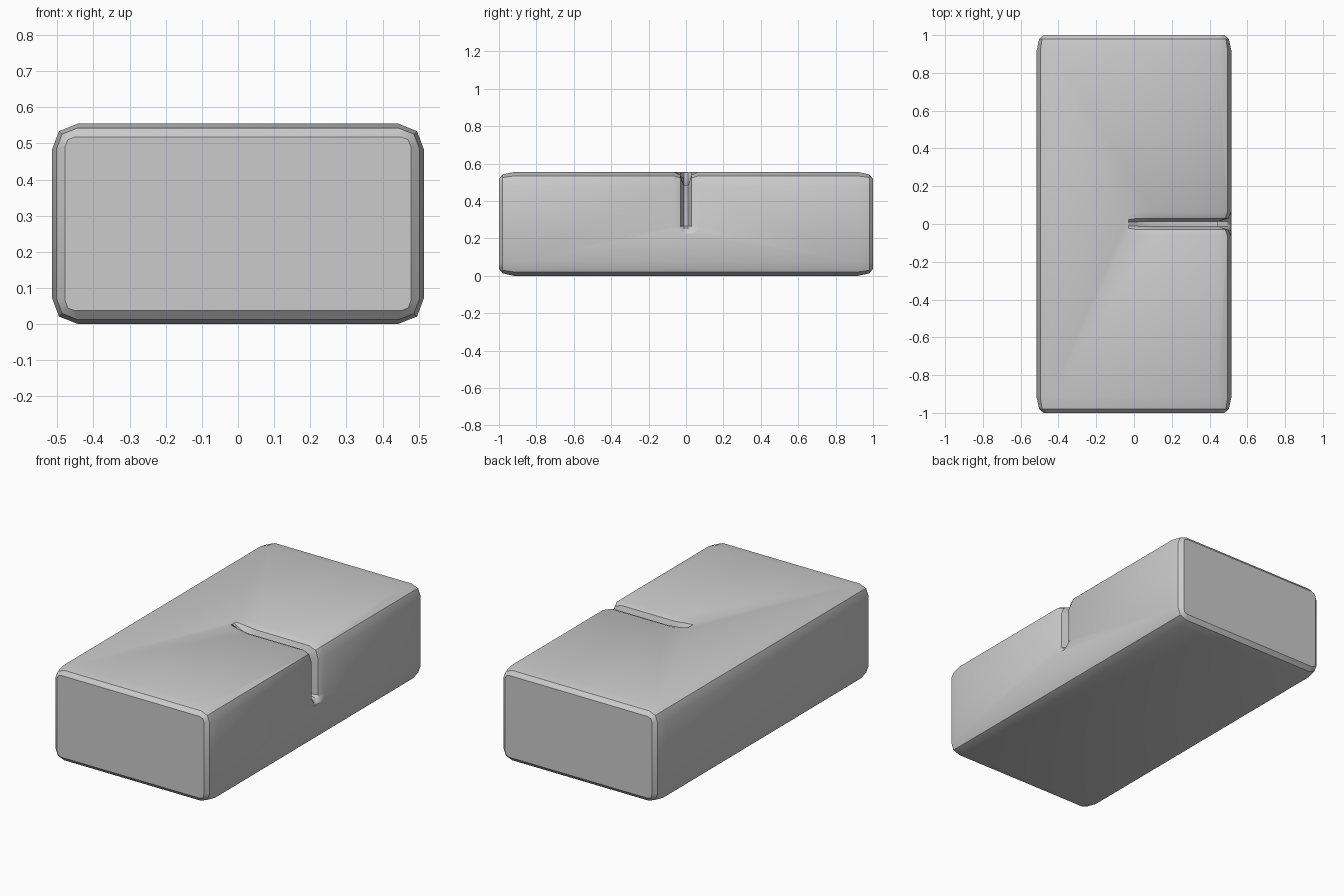
import bpy, bmesh

if "Cube" in bpy.data.objects:
    bpy.data.objects.remove(bpy.data.objects["Cube"])


def loft(name, rings):
    """Skin a closed solid through rings that have equal point counts."""
    bm = bmesh.new()
    loops = [[bm.verts.new(p) for p in ring] for ring in rings]
    n = len(loops[0])
    for a, b in zip(loops, loops[1:]):
        for i in range(n):
            j = (i + 1) % n
            bm.faces.new((a[i], a[j], b[j], b[i]))
    bm.faces.new(loops[0])
    bm.faces.new(loops[-1])
    bmesh.ops.recalc_face_normals(bm, faces=bm.faces)
    mesh = bpy.data.meshes.new(name)
    bm.to_mesh(mesh)
    bm.free()
    obj = bpy.data.objects.new(name, mesh)
    bpy.context.collection.objects.link(obj)
    return obj


W, H = 0.515, 0.555


def block_ring(y, inset):
    """Rectangle with two-step rounded corners, shrunk by inset."""
    hw, hh = W - inset, H / 2 - inset
    r = 0.073 - 1.25 * inset
    pts = []
    for sx, sz, flip in ((1, 1, 0), (-1, 1, 1), (-1, -1, 0), (1, -1, 1)):
        corner = [(hw, hh - r), (hw - 0.27 * r, hh - 0.29 * r), (hw - r, hh)]
        if flip:
            corner.reverse()
        pts += [(sx * x, y, sz * z + H / 2) for x, z in corner]
    return pts


# Main block, lofted along y with softened ends
ends = [(-1, 0.037), (-0.98, 0.013), (-0.92, 0)]
stations = ends + [(-y, i) for y, i in reversed(ends)]
block = loft("stone_block", [block_ring(y, i) for y, i in stations])

# Groove cutter: stepped V section swept over the top and down the right side
half = [(0.095, 0.012), (0.065, 0.0), (0.03, -0.016), (0.012, -0.07)]
section = half + [(-y, d) for y, d in reversed(half)]


def groove_ring(x, z, nx, nz, depth, width):
    return [(x + nx * (d * depth if d < 0 else d), y * width,
             z + nz * (d * depth if d < 0 else d)) for y, d in section]


path = [(-0.03, H, 0, 1, 0.02, 0.75), (0.02, H, 0, 1, 0.5, 1),
        (0.10, H, 0, 1, 1, 1), (0.442, H, 0, 1, 1, 1),
        (0.495, 0.534, 0.7, 0.7, 1, 1), (W, 0.482, 1, 0, 1, 1),
        (W, 0.265, 1, 0, 1, 1), (W, 0.25, 1, 0, 0.3, 1),
        (W, 0.225, 1, 0, 0.02, 0.75)]
cutter = loft("groove_cutter", [groove_ring(*p) for p in path])

# Carve the groove
mod = block.modifiers.new("groove", 'BOOLEAN')
mod.operation = 'DIFFERENCE'
mod.solver = 'EXACT'
mod.object = cutter
bpy.context.view_layer.objects.active = block
block.select_set(True)
bpy.ops.object.modifier_apply(modifier=mod.name)
bpy.data.objects.remove(cutter, do_unlink=True)
bpy.ops.object.shade_smooth_by_angle(angle=0.6)
